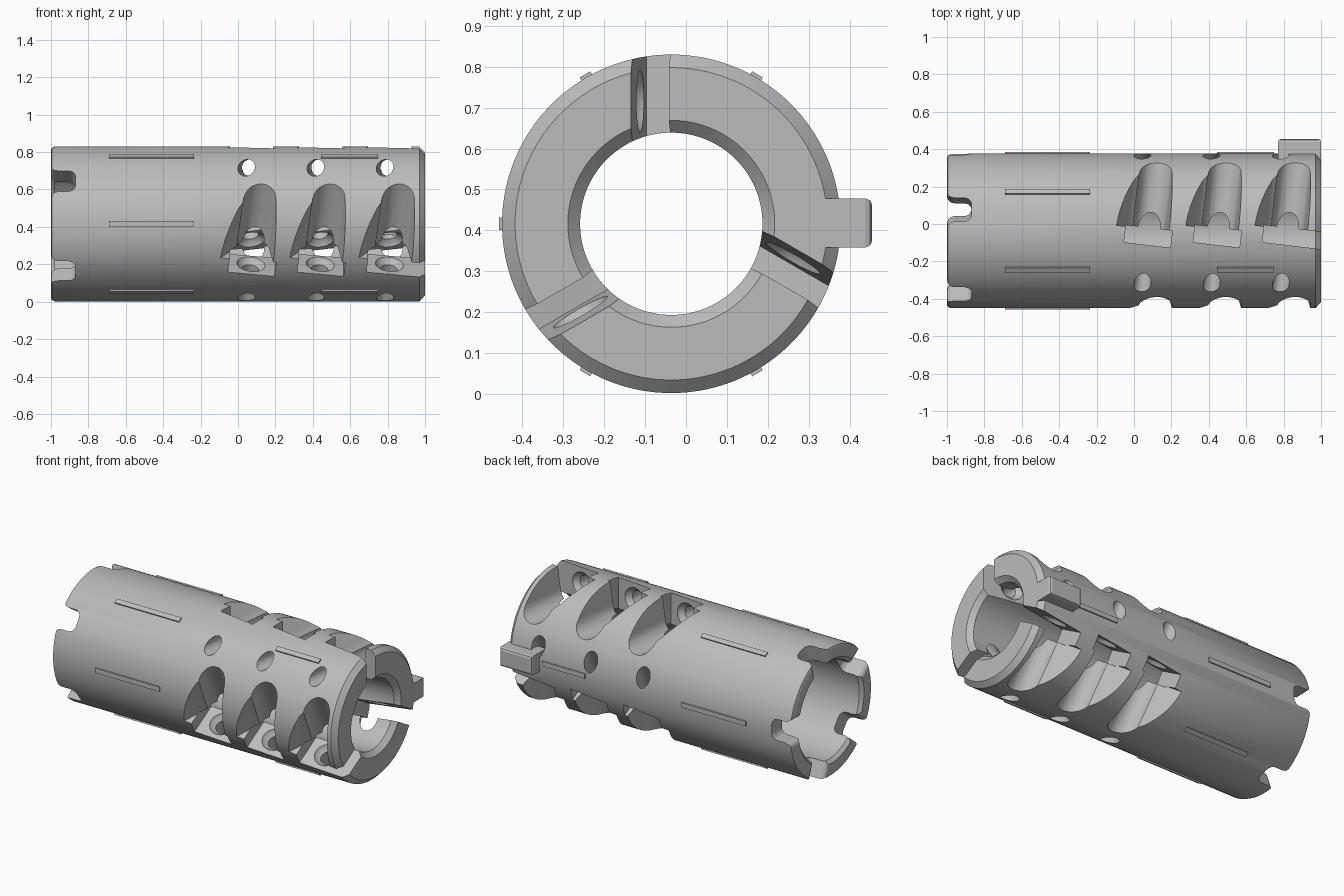
import bpy, bmesh, math
from mathutils import Matrix, Vector

if "Cube" in bpy.data.objects:
    bpy.data.objects.remove(bpy.data.objects["Cube"], do_unlink=True)

steel = bpy.data.materials.new("satin_steel")
steel.use_nodes = True
COLOUR = (0.5, 0.5, 0.5, 1)
steel.diffuse_color = COLOUR
steel.node_tree.nodes["Principled BSDF"].inputs["Base Color"].default_value = COLOUR

CENTRE = Matrix.Translation((0, -0.036, 0.416))   # tool axis, along x
R = 0.414
PITCH = 0.37


def around(deg):
    """Frame turned about the tool axis, from the top towards +y."""
    return CENTRE @ Matrix.Rotation(math.radians(-deg), 4, 'X')


def prism(bm, points, lo, hi, axis, matrix):
    """Extrude a 2D profile along y (x,z points) or z (x,y points)."""
    def place(a, b, h):
        return matrix @ Vector((a, h, b) if axis == 'Y' else (a, b, h))
    low = [bm.verts.new(place(a, b, lo)) for a, b in points]
    high = [bm.verts.new(place(a, b, hi)) for a, b in points]
    bm.faces.new(low)
    bm.faces.new(high[::-1])
    n = len(points)
    for i in range(n):
        j = (i + 1) % n
        bm.faces.new((low[j], low[i], high[i], high[j]))


def block(bm, x0, x1, y0, y1, z0, z1, matrix):
    prism(bm, [(x0, y0), (x1, y0), (x1, y1), (x0, y1)], z0, z1, 'Z', matrix)


def finish(name, bm):
    bmesh.ops.recalc_face_normals(bm, faces=bm.faces[:])
    mesh = bpy.data.meshes.new(name)
    bm.to_mesh(mesh)
    bm.free()
    mesh.materials.append(steel)
    obj = bpy.data.objects.new(name, mesh)
    bpy.context.collection.objects.link(obj)
    return obj


def select_only(obj):
    bpy.ops.object.select_all(action='DESELECT')
    obj.select_set(True)
    bpy.context.view_layer.objects.active = obj


# Tubular body: turned profile of (x, radius)
profile = [(-1, 0.33), (-1, 0.396), (-0.995, 0.407), (-0.98, R), (0.97, R),
           (1, 0.382), (1, 0.253), (0.97, 0.223), (-0.2, 0.223), (-0.25, 0.31),
           (-0.98, 0.31)]
SEG = 144
bm = bmesh.new()
rings = []
for s in range(SEG):
    m = around(360 * s / SEG)
    rings.append([bm.verts.new(m @ Vector((x, 0, r))) for x, r in profile])
for s in range(SEG):
    a, b = rings[s], rings[(s + 1) % SEG]
    for i in range(len(profile)):
        j = (i + 1) % len(profile)
        bm.faces.new((a[i], a[j], b[j], b[i]))
body = finish("tool_body", bm)

# Frames for the nine insert stations: three rows of three
stations = []
for row in range(3):
    for i in range(3):
        m = (around(120 * row) @ Matrix.Translation((0.07 + PITCH * i, -0.076, 0))
             @ Matrix.Rotation(math.radians(-6.8), 4, 'Z'))
        stations.append((m, i == 2))

# Chip flutes: round floor, upright right wall, flared left wall
FLOOR, FR = 0.2, 0.088
arc = [(FR * math.cos(t), FLOOR + FR + FR * math.sin(t))
       for t in [-math.pi * k / 14 for k in range(15)]]
flute = [(0.115, 0.46)] + arc + [(-0.108, 0.31), (-0.205, 0.46)]
flutes = bmesh.new()
pockets = bmesh.new()
holes = bmesh.new()
for m, last in stations:
    prism(flutes, flute, 0.085, 0.6, 'Y', m)
    # Insert pockets; the last of each row runs out of the end face
    block(pockets, -0.125, 0.3 if last else 0.125, 0, 0.092, 0.17, 0.48, m)
    # Countersunk screw hole through the seat
    turn = Matrix.Rotation(math.radians(90), 4, 'X')
    bore = [(0.03, 0.076), (0, 0.076), (-0.014, 0.068), (-0.03, 0.045), (-0.5, 0.045)]
    loops = []
    for y, r in bore:
        loops.append([holes.verts.new(m @ Vector((r * math.cos(t), y, 0.3 + r * math.sin(t))))
                      for t in [math.tau * k / 32 for k in range(32)]])
    holes.faces.new(loops[0])
    holes.faces.new(loops[-1][::-1])
    for a, b in zip(loops, loops[1:]):
        for k in range(32):
            n = (k + 1) % 32
            holes.faces.new((a[k], a[n], b[n], b[k]))

# Five drive slots in the rear rim, with softened mouths
half = [(-1.05, 0.1), (-1, 0.096), (-0.992, 0.08), (-0.98, 0.071), (-0.96, 0.066),
        (-0.905, 0.066), (-0.885, 0.059), (-0.873, 0.045), (-0.868, 0.028)]
slot = half + [(x, -y) for x, y in reversed(half)]
slots = bmesh.new()
for k in range(5):
    prism(slots, slot, 0.15, 0.5, 'Z', around(16 + 72 * k))

# Cut everything from the body
for name, cut in (("flute_cutter", flutes), ("pocket_cutter", pockets),
                  ("screw_hole_cutter", holes), ("slot_cutter", slots)):
    cutter = finish(name, cut)
    cutter.hide_render = True
    mod = body.modifiers.new(name, 'BOOLEAN')
    mod.operation = 'DIFFERENCE'
    mod.solver = 'EXACT'
    mod.object = cutter
    select_only(body)
    bpy.ops.object.modifier_apply(modifier=mod.name)
    bpy.data.objects.remove(cutter, do_unlink=True)
select_only(body)
bpy.ops.object.shade_smooth_by_angle(angle=math.radians(30))

# Raised strips: six long at the rear, three short near the nose
bm = bmesh.new()
for k in range(6):
    block(bm, -0.69, -0.235, -0.015, 0.015, 0.4, 0.422, around(30 + 60 * k))
for k in range(3):
    block(bm, 0.445, 0.748, -0.015, 0.015, 0.4, 0.422, around(90 + 120 * k))
finish("raised_strips", bm)

# Locating key on the back side of the nose
bm = bmesh.new()
block(bm, 0.77, 1, 0.345, 0.491, -0.058, 0.062, CENTRE)
outer = [e for e in bm.edges if all(v.co.y > 0.4 for v in e.verts)]
bmesh.ops.bevel(bm, geom=outer, offset=0.016, segments=2, affect='EDGES', profile=0.5)
finish("locating_key", bm)
